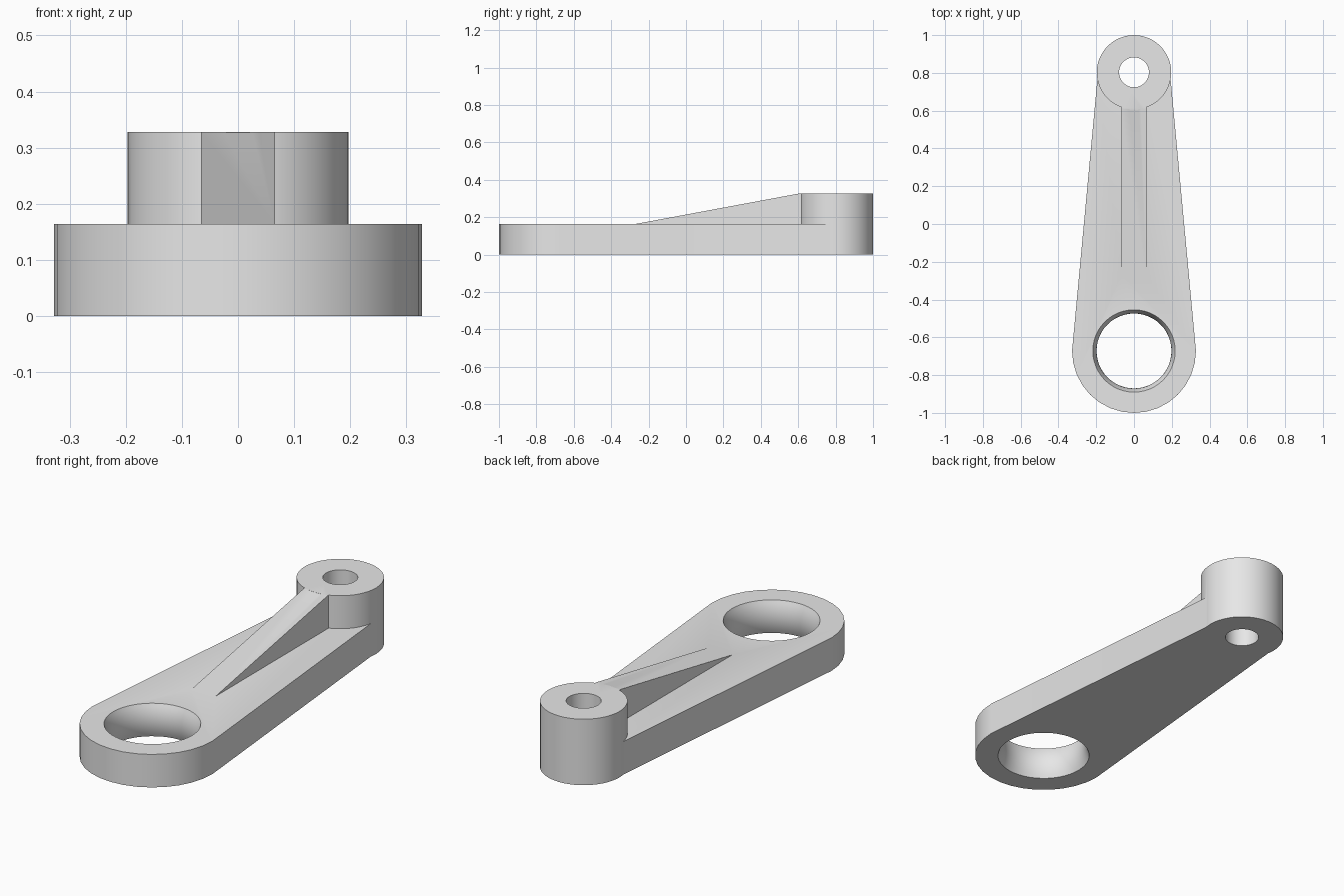
import bpy, bmesh, math

if "Cube" in bpy.data.objects:
    bpy.data.objects.remove(bpy.data.objects["Cube"], do_unlink=True)

BIG_Y, BIG_R = -0.672, 0.328
SMALL_Y, SMALL_R = 0.803, 0.197
BASE_H, TOP_H = 0.164, 0.328

grey = bpy.data.materials.new("light grey")
grey.use_nodes = True
grey.diffuse_color = (0.8, 0.8, 0.8, 1)
grey.node_tree.nodes["Principled BSDF"].inputs["Base Color"].default_value = (0.8, 0.8, 0.8, 1)


def loft(name, rings):
    """Closed solid through matching rings of points, listed bottom to top."""
    bm = bmesh.new()
    loops = [[bm.verts.new(p) for p in ring] for ring in rings]
    n = len(loops[0])
    bm.faces.new(loops[0][::-1])
    bm.faces.new(loops[-1])
    for a, b in zip(loops, loops[1:]):
        for i in range(n):
            j = (i + 1) % n
            bm.faces.new((a[i], a[j], b[j], b[i]))
    bmesh.ops.recalc_face_normals(bm, faces=bm.faces)
    mesh = bpy.data.meshes.new(name)
    bm.to_mesh(mesh)
    bm.free()
    obj = bpy.data.objects.new(name, mesh)
    bpy.context.collection.objects.link(obj)
    mesh.materials.append(grey)
    return obj


def circle(r, y, z, n=48):
    return [(r * math.cos(math.tau * i / n), y + r * math.sin(math.tau * i / n), z)
            for i in range(n)]


def combine(target, other, operation):
    mod = target.modifiers.new(operation.lower(), 'BOOLEAN')
    mod.operation = operation
    mod.solver = 'EXACT'
    mod.object = other
    bpy.context.view_layer.objects.active = target
    bpy.ops.object.modifier_apply(modifier=mod.name)
    bpy.data.objects.remove(other, do_unlink=True)


# Tapered flat arm with a rounded wide end
outline = [(BIG_R * math.cos(math.pi + math.pi * i / 16),
            BIG_Y + BIG_R * math.sin(math.pi + math.pi * i / 16)) for i in range(17)]
outline += [(0.186, 0.85), (-0.186, 0.85)]
arm = loft("lever_arm", [[(x, y, z) for x, y in outline] for z in (0, BASE_H)])

# Tall boss at the narrow end
boss = loft("boss", [circle(SMALL_R, SMALL_Y, z) for z in (0, TOP_H)])
combine(arm, boss, 'UNION')

# Sloping rib that climbs from the arm to the boss
side = [(-0.4, 0.08), (0.75, 0.08), (0.75, TOP_H), (0.61, TOP_H), (-0.4, 0.14)]
rib = loft("rib", [[(x, y, z) for y, z in side] for x in (-0.066, 0.066)])
combine(arm, rib, 'UNION')

# Large hole with a gently narrowed waist
half = BASE_H / 2
steps = [-1.25 + 2.5 * i / 11 for i in range(12)]
large_hole = loft("large_hole", [circle(0.198 + 0.02 * t * t, BIG_Y, half + half * t)
                                 for t in steps])
combine(arm, large_hole, 'DIFFERENCE')

# Straight pin hole through the boss
pin_hole = loft("pin_hole", [circle(0.079, SMALL_Y, z) for z in (-0.1, TOP_H + 0.1)])
combine(arm, pin_hole, 'DIFFERENCE')

# Smooth walls, crisp edges
bpy.ops.object.select_all(action='DESELECT')
arm.select_set(True)
bpy.context.view_layer.objects.active = arm
bpy.ops.object.shade_smooth_by_angle(angle=math.radians(30))
